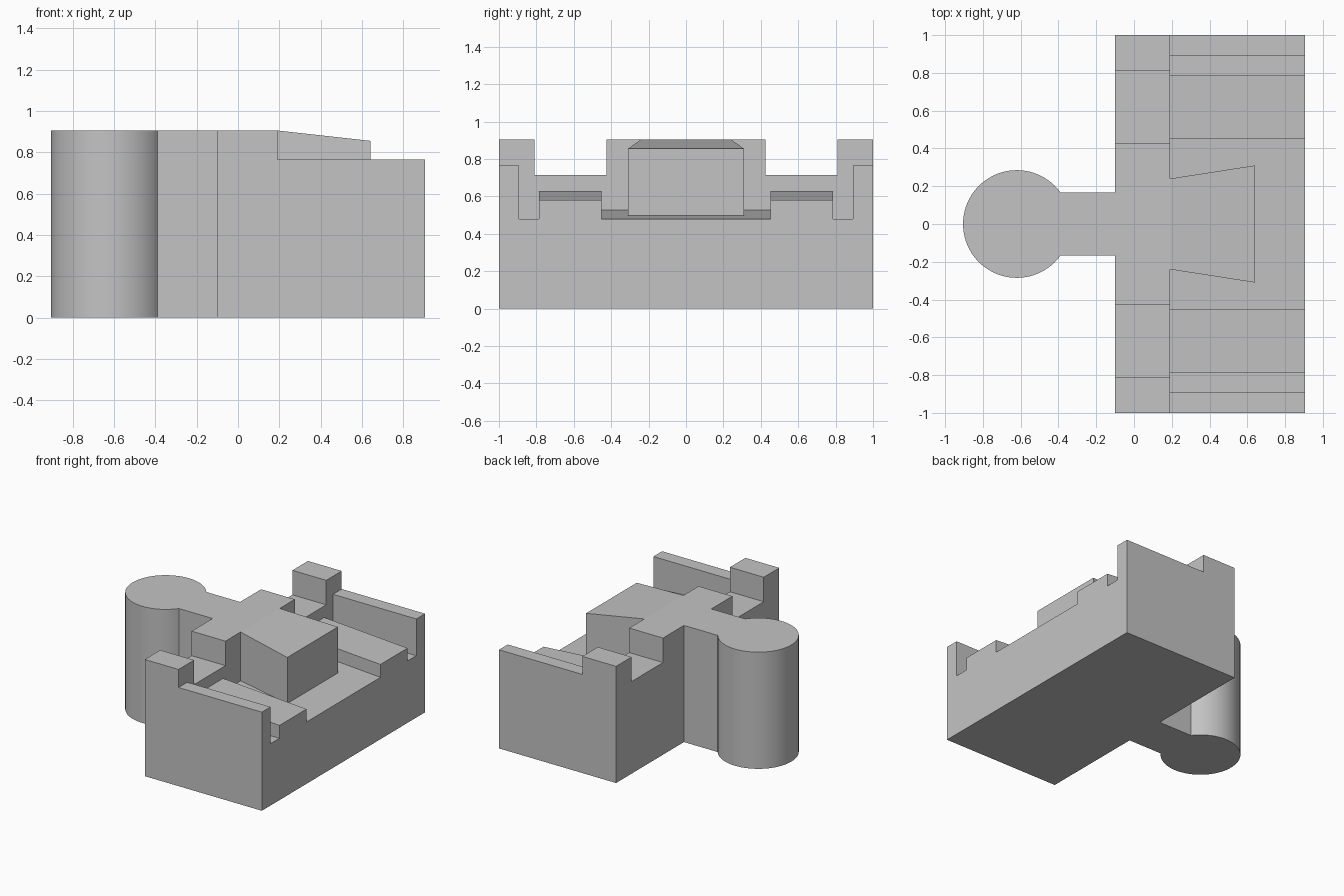
import bpy
import bmesh
from math import asin, cos, sin, pi, radians

cube = bpy.data.objects.get("Cube")
if cube:
    bpy.data.objects.remove(cube, do_unlink=True)

grey = bpy.data.materials.new("plain grey")
grey.use_nodes = True
colour = (0.55, 0.55, 0.55, 1)
grey.diffuse_color = colour
grey.node_tree.nodes["Principled BSDF"].inputs["Base Color"].default_value = colour


def loft(name, loop_a, loop_b):
    """Solid spanning two matching closed loops of points."""
    bm = bmesh.new()
    a = [bm.verts.new(p) for p in loop_a]
    b = [bm.verts.new(p) for p in loop_b]
    bm.faces.new(a)
    bm.faces.new(b)
    for i in range(len(a)):
        j = (i + 1) % len(a)
        bm.faces.new((a[i], a[j], b[j], b[i]))
    bmesh.ops.recalc_face_normals(bm, faces=bm.faces)
    mesh = bpy.data.meshes.new(name)
    bm.to_mesh(mesh)
    bm.free()
    mesh.materials.append(grey)
    obj = bpy.data.objects.new(name, mesh)
    bpy.context.collection.objects.link(obj)
    return obj


def section(x, half):
    """Mirror a half profile of (y, z) across y = 0 at a given x."""
    right = [(x, -y, z) for y, z in reversed(half)]
    return [(x, y, z) for y, z in half] + right


TOP, BACK, STEP, FRONT = 0.905, -0.10, 0.19, 0.905

# Rear wall with a notch on each side
wall = [(1, 0), (1, TOP), (0.81, TOP), (0.81, 0.715), (0.425, 0.715), (0.425, TOP)]
loft("rear_wall", section(BACK, wall), section(STEP, wall))


# Front bed: side rails, grooves, and ledges and floor sloping to the front
def bed(rise):
    return [(1, 0), (1, 0.765), (0.893, 0.765), (0.893, 0.48), (0.785, 0.48),
            (0.785, 0.58 + rise), (0.453, 0.58 + rise), (0.453, 0.48 + rise)]


loft("stepped_bed", section(STEP, bed(0.047)), section(FRONT, bed(0)))

# Flared centre block with a sloping top
loft("centre_block",
     section(STEP, [(0.24, 0.4), (0.24, TOP)]),
     section(0.64, [(0.31, 0.4), (0.31, 0.855)]))

# Round knob and neck as one outline
radius, neck, centre, steps = 0.285, 0.168, -0.62, 64
start = asin(neck / radius)
outline = [(BACK, neck)]
for i in range(steps + 1):
    angle = start + (2 * pi - 2 * start) * i / steps
    outline.append((centre + radius * cos(angle), radius * sin(angle)))
outline.append((BACK, -neck))
knob = loft("knob_and_neck", [(x, y, 0) for x, y in outline], [(x, y, TOP) for x, y in outline])
bpy.ops.object.select_all(action="DESELECT")
knob.select_set(True)
bpy.context.view_layer.objects.active = knob
bpy.ops.object.shade_smooth_by_angle(angle=radians(30))
